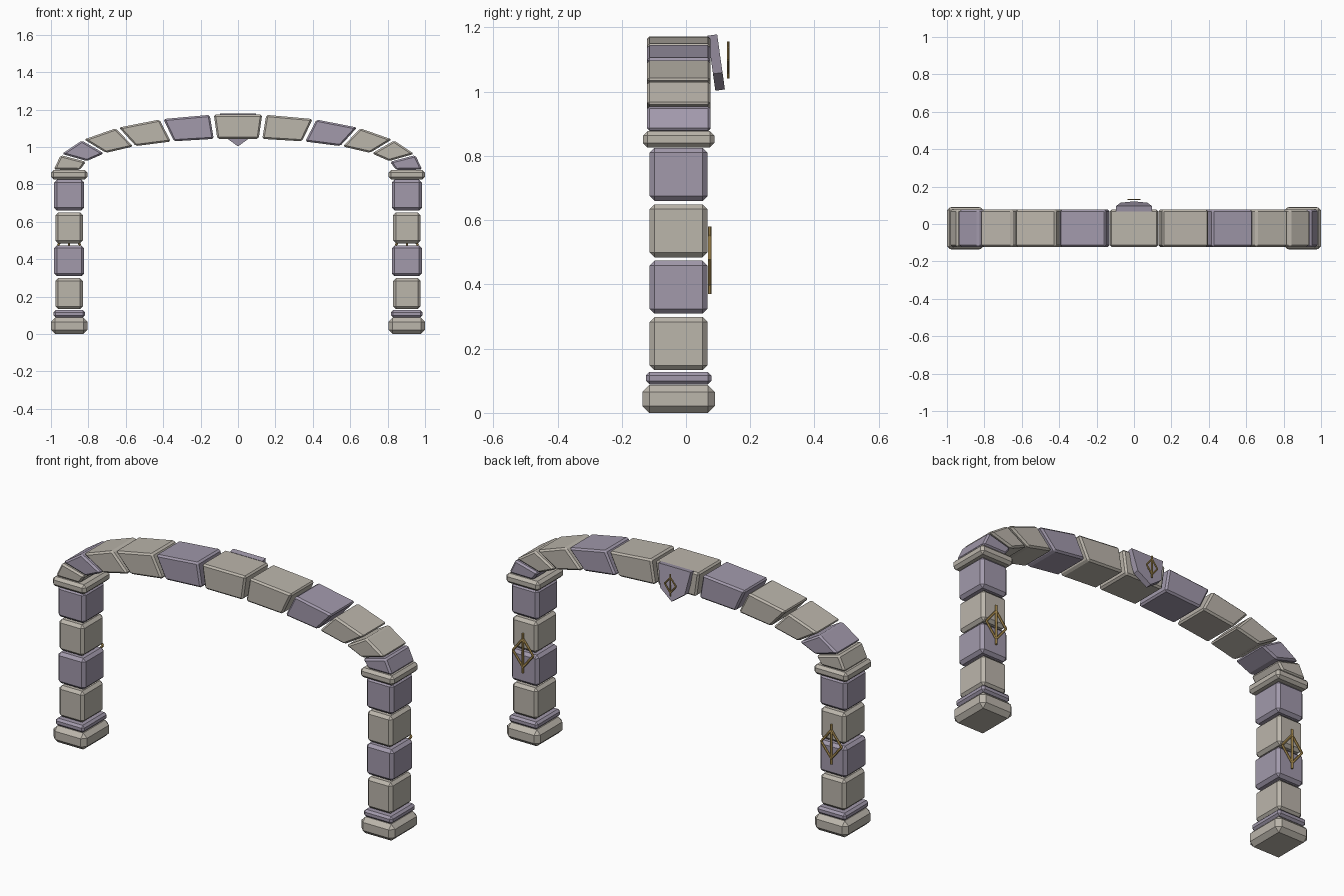
import bpy, bmesh, math
from mathutils import Vector, Matrix

if "Cube" in bpy.data.objects:
    bpy.data.objects.remove(bpy.data.objects["Cube"])

def mat(name, c):
    m = bpy.data.materials.new(name)
    m.diffuse_color = (*c, 1)
    m.use_nodes = True
    m.node_tree.nodes["Principled BSDF"].inputs["Base Color"].default_value = m.diffuse_color
    return m

BEIGE = mat("beige_stone", (0.50, 0.465, 0.41))
PURPLE = mat("purple_stone", (0.36, 0.32, 0.41))
GOLD = mat("old_gold", (0.48, 0.32, 0.10))
YC = -0.023  # centre line of the masonry

def finish(name, bm, material, bevel=0):
    if bevel:
        bmesh.ops.bevel(bm, geom=bm.edges[:], offset=bevel, segments=1, affect='EDGES')
    bmesh.ops.recalc_face_normals(bm, faces=bm.faces[:])
    me = bpy.data.meshes.new(name)
    bm.to_mesh(me)
    bm.free()
    me.materials.append(material)
    ob = bpy.data.objects.new(name, me)
    bpy.context.collection.objects.link(ob)
    return ob

def block(name, x, z0, z1, w, d, material, bevel):
    bm = bmesh.new()
    bmesh.ops.create_cube(bm, size=1, matrix=Matrix.Translation((x, YC, (z0 + z1) / 2))
                          @ Matrix.Diagonal((w, d, z1 - z0, 1)))
    return finish(name, bm, material, bevel)

def prism(name, pts, y0, y1, material, bevel=0):
    # xz outline extruded along y
    bm = bmesh.new()
    f = bm.faces.new([bm.verts.new((x, y0, z)) for x, z in pts])
    r = bmesh.ops.extrude_face_region(bm, geom=[f])
    bmesh.ops.translate(bm, vec=(0, y1 - y0, 0),
                        verts=[v for v in r['geom'] if isinstance(v, bmesh.types.BMVert)])
    return finish(name, bm, material, bevel)

def emblem(name, x, y, z, s, t):
    # diamond frame with a vertical rod
    bm = bmesh.new()
    c = [(0.06, 0), (0, 0.075), (-0.06, 0), (0, -0.075)]
    bars = [(c[i], c[(i + 1) % 4]) for i in range(4)] + [((0, -0.105), (0, 0.105))]
    for a, b in bars:
        a, b = Vector((a[0], 0, a[1])) * s, Vector((b[0], 0, b[1])) * s
        d = b - a
        m = (Matrix.Translation((a + b) / 2 + Vector((x, y, z)))
             @ d.to_track_quat('Z', 'Y').to_matrix().to_4x4())
        bmesh.ops.create_cone(bm, cap_ends=True, segments=6, radius1=t, radius2=t,
                              depth=d.length, matrix=m)
    return finish(name, bm, GOLD)

# pillars
for side, sx in (("left", -1), ("right", 1)):
    x = sx * 0.903
    block(side + "_base", sx * 0.902, 0, 0.087, 0.195, 0.226, BEIGE, 0.022)
    block(side + "_plinth", x, 0.089, 0.127, 0.168, 0.204, PURPLE, 0.011)
    for i in range(4):
        z = 0.133 + i * 0.1757
        block(f"{side}_shaft_block_{i}", x, z, z + 0.165, 0.16 if i % 2 else 0.147,
              0.18, PURPLE if i % 2 else BEIGE, 0.015)
    block(side + "_capital", sx * 0.902, 0.826, 0.877, 0.195, 0.222, BEIGE, 0.014)
    emblem(side + "_pillar_emblem", x, 0.074, 0.475, 1, 0.006)

# arch stones along an ellipse
N, GAP = 11, math.radians(0.65)
for i in range(N):
    a0 = math.pi * (1 - i / N) - GAP
    a1 = math.pi * (1 - (i + 1) / N) + GAP
    pts = [(a * math.cos(t), 0.875 + b * math.sin(t))
           for a, b, t in ((0.845, 0.17, a0), (0.985, 0.3, a0), (0.985, 0.3, a1), (0.845, 0.17, a1))]
    prism(f"arch_stone_{i}", pts, -0.122, 0.077, PURPLE if i % 3 == 1 else BEIGE, 0.009)

# tilted shield on the back of the keystone
sh = prism("keystone_shield", [(-0.095, 0.085), (0.095, 0.085), (0.072, -0.035), (0, -0.088), (-0.072, -0.035)],
           -0.015, 0.015, PURPLE)
sh.data.transform(Matrix.Translation((0, 0.094, 1.092)) @ Matrix.Rotation(math.radians(8), 4, 'X'))
emblem("shield_emblem", 0, 0.131, 1.098, 0.55, 0.004)
